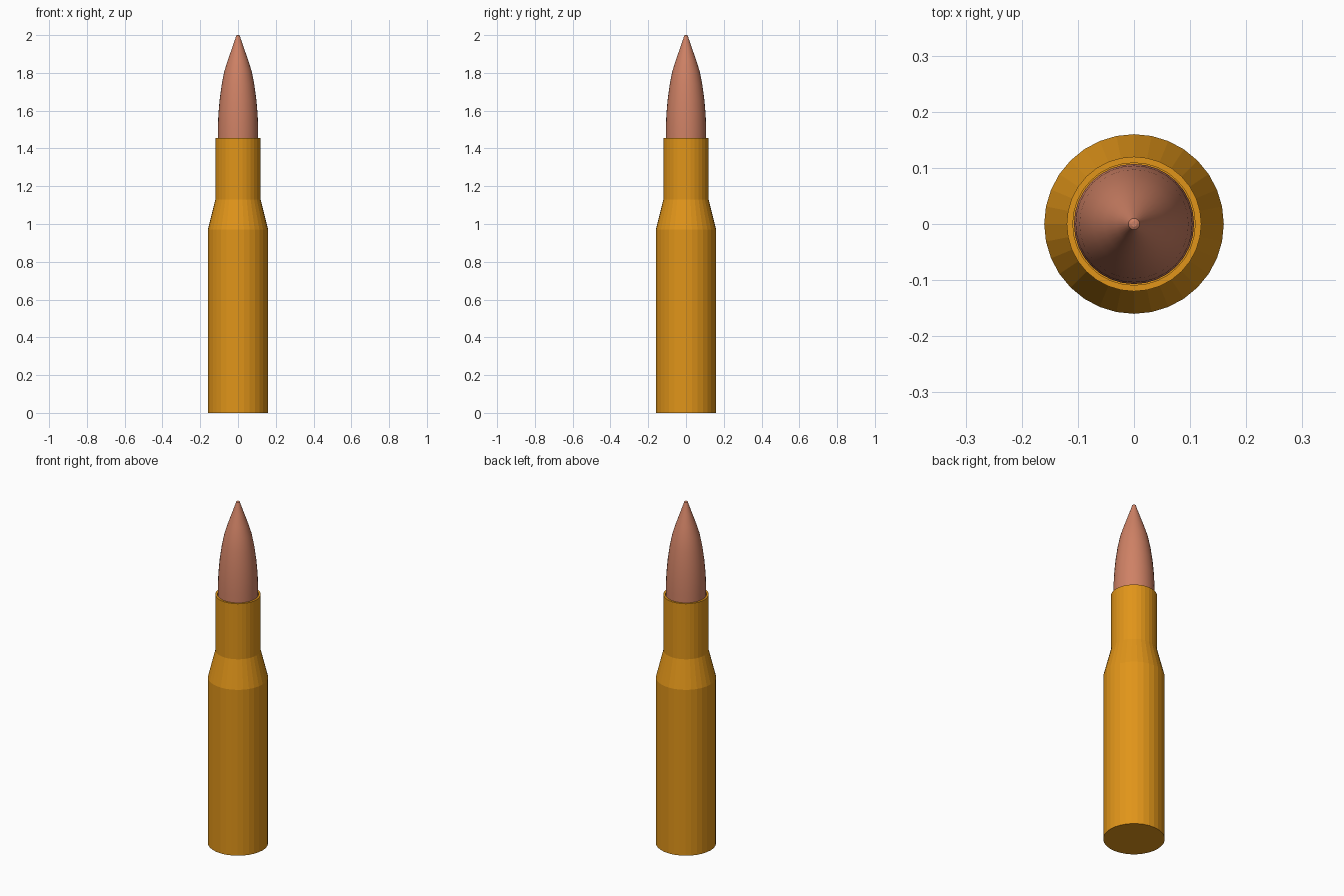
import bpy, bmesh, math

if "Cube" in bpy.data.objects:
    bpy.data.objects.remove(bpy.data.objects["Cube"])


def lathe(name, profile, color, sides=32, angle=30):
    """Revolve (radius, z) points around z, capping both ends."""
    bm = bmesh.new()
    rings = []
    for r, z in profile:
        rings.append([bm.verts.new((r * math.cos(2 * math.pi * i / sides),
                                    r * math.sin(2 * math.pi * i / sides), z))
                      for i in range(sides)])
    for a, b in zip(rings, rings[1:]):
        for i in range(sides):
            j = (i + 1) % sides
            bm.faces.new((a[i], a[j], b[j], b[i]))
    bm.faces.new(rings[0][::-1])
    bm.faces.new(rings[-1])
    mesh = bpy.data.meshes.new(name)
    bm.to_mesh(mesh)
    bm.free()
    obj = bpy.data.objects.new(name, mesh)
    bpy.context.collection.objects.link(obj)
    mat = bpy.data.materials.new(name + "_metal")
    mat.diffuse_color = color
    mat.use_nodes = True
    mat.node_tree.nodes["Principled BSDF"].inputs["Base Color"].default_value = mat.diffuse_color
    mesh.materials.append(mat)
    bpy.ops.object.select_all(action='DESELECT')
    obj.select_set(True)
    bpy.context.view_layer.objects.active = obj
    bpy.ops.object.shade_smooth_by_angle(angle=math.radians(angle))
    return obj


# Brass case: body, shoulder, neck, open mouth with a shallow bore
lathe("case", [(0.16, 0), (0.16, 0.97), (0.12, 1.13), (0.12, 1.455),
               (0.109, 1.455), (0.109, 1.42)], (0.75, 0.30, 0.01, 1), angle=10)

# Copper projectile: tapering ogive with a small blunt tip
lathe("projectile", [(0.107, 1.42), (0.107, 1.50), (0.104, 1.58), (0.097, 1.66),
                     (0.086, 1.74), (0.072, 1.81), (0.053, 1.87), (0.032, 1.93),
                     (0.013, 1.985), (0.010, 1.997), (0.005, 2.0)],
      (0.62, 0.22, 0.13, 1))
